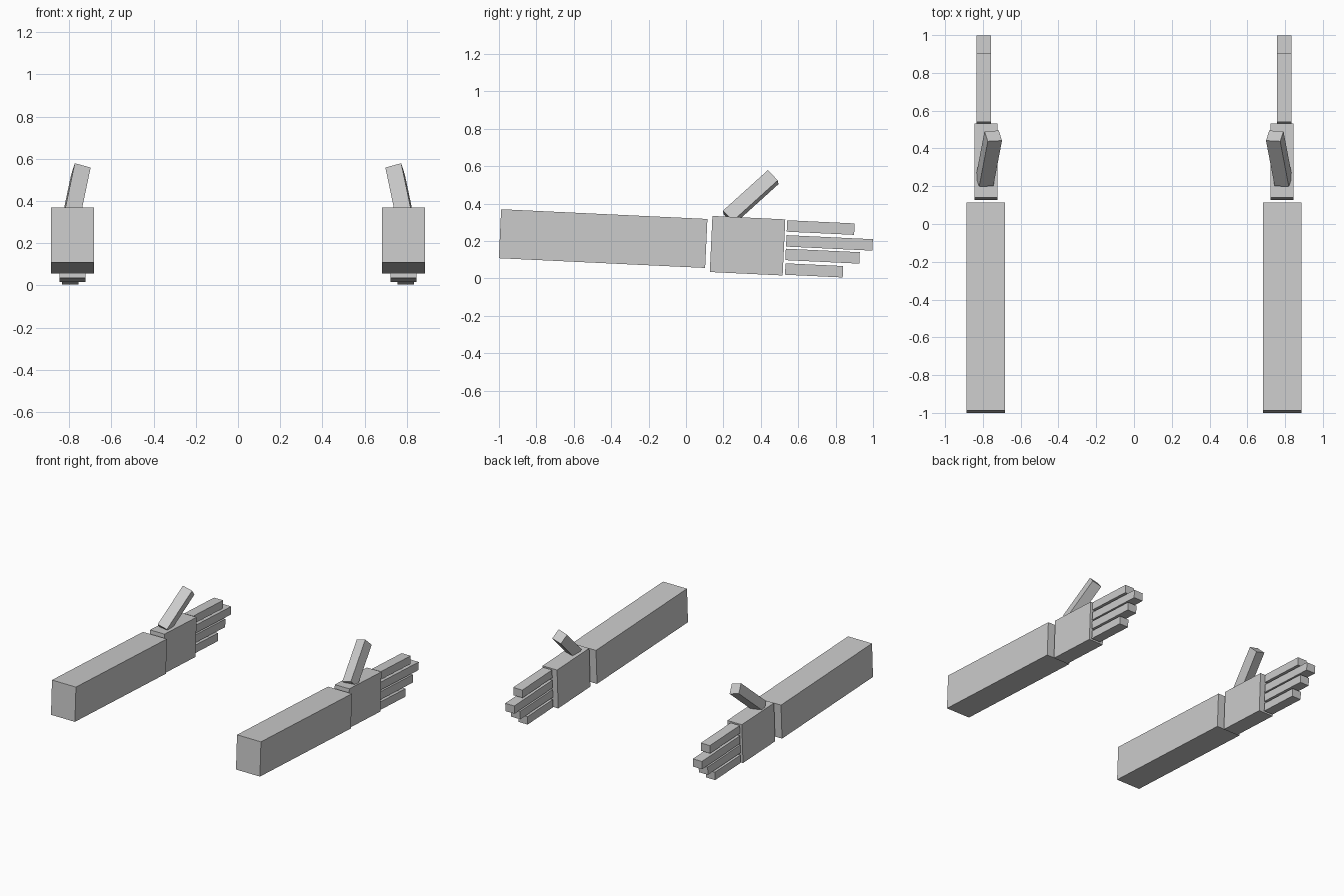
import bpy
import math
from mathutils import Matrix, Vector

cube = bpy.data.objects.get("Cube")
if cube:
    bpy.data.objects.remove(cube, do_unlink=True)

grey = bpy.data.materials.new("light grey")
grey.use_nodes = True
colour = (0.6, 0.6, 0.6, 1)
grey.diffuse_color = colour
grey.node_tree.nodes["Principled BSDF"].inputs["Base Color"].default_value = colour


def box(name, centre, size, rotation):
    """Flat-sided box of the given size, turned by a rotation matrix."""
    bpy.ops.mesh.primitive_cube_add(size=1)
    ob = bpy.context.object
    ob.name = ob.data.name = name
    ob.data.transform(Matrix.Diagonal((*size, 1)))
    ob.matrix_world = Matrix.Translation(centre) @ rotation
    ob.data.materials.append(grey)


# Whole arm dips slightly towards the fingertips
dip = Matrix.Rotation(math.radians(-2.7), 4, 'X')

# name: (x, y, z) centre, (width, length, height)
PARTS = {
    "forearm": ((0.785, -0.443, 0.213), (0.203, 1.104, 0.262)),
    "palm": ((0.784, 0.329, 0.175), (0.123, 0.39, 0.30)),
    "index_finger": ((0.796, 0.72, 0.272), (0.077, 0.361, 0.061)),
    "middle_finger": ((0.796, 0.767, 0.190), (0.077, 0.462, 0.061)),
    "ring_finger": ((0.796, 0.73, 0.119), (0.077, 0.396, 0.061)),
    "little_finger": ((0.796, 0.685, 0.043), (0.077, 0.309, 0.061)),
}

for label, side in (("left", 1), ("right", -1)):
    for part, ((x, y, z), size) in PARTS.items():
        box(f"{label}_{part}", (side * x, y, z), size, dip)

    # Thumb points forward and up, leaning inwards
    along = Vector((-0.14 * side, 0.735, 0.664)).normalized()
    across = Vector((side, 0.07 * side * side, 0.27))
    across = Vector((0.96 * side, -0.05, 0.26))
    across = (across - along * across.dot(along)).normalized()
    up = across.cross(along)
    turn = Matrix((across, along, up)).transposed().to_4x4()
    box(f"{label}_thumb", (0.768 * side, 0.346, 0.433), (0.078, 0.327, 0.078), turn)
